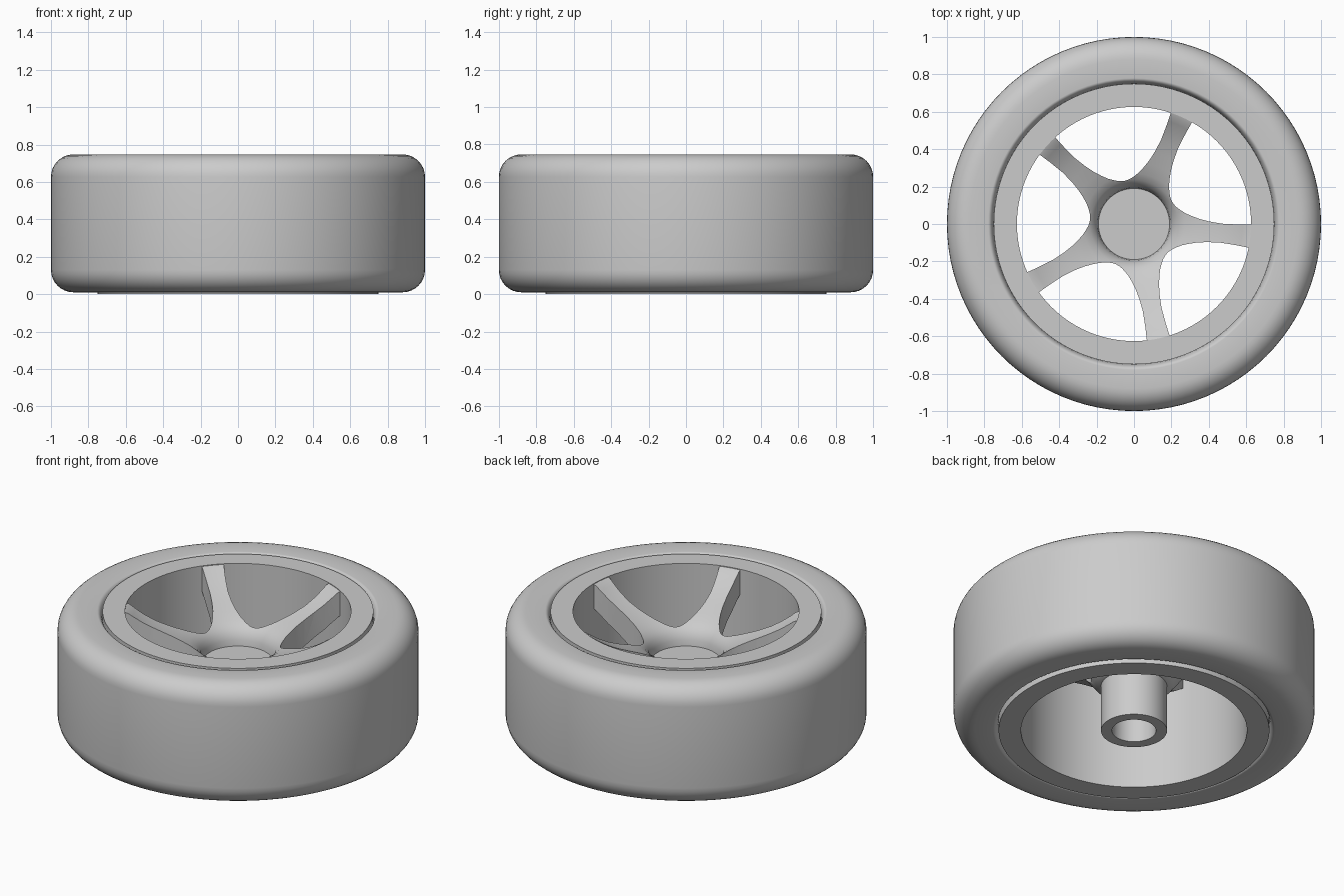
import bpy, bmesh, math
from mathutils import Matrix

if "Cube" in bpy.data.objects:
    bpy.data.objects.remove(bpy.data.objects["Cube"])

SEGMENTS = 96
SPOKES = 5

grey = bpy.data.materials.new("light_grey")
grey.use_nodes = True
COLOUR = (0.6, 0.6, 0.6, 1)
grey.diffuse_color = COLOUR
grey.node_tree.nodes["Principled BSDF"].inputs["Base Color"].default_value = COLOUR


def add_object(name, bm):
    bmesh.ops.recalc_face_normals(bm, faces=bm.faces)
    mesh = bpy.data.meshes.new(name)
    bm.to_mesh(mesh)
    bm.free()
    mesh.materials.append(grey)
    obj = bpy.data.objects.new(name, mesh)
    bpy.context.collection.objects.link(obj)
    return obj


def lathe(name, profile, closed=True):
    """Revolve (radius, height) points around z; an open profile starts and ends on the axis."""
    bm = bmesh.new()
    verts = [bm.verts.new((r, 0, z)) for r, z in profile]
    pairs = list(zip(verts, verts[1:])) + ([(verts[-1], verts[0])] if closed else [])
    edges = [bm.edges.new(p) for p in pairs]
    bmesh.ops.spin(bm, geom=verts + edges, cent=(0, 0, 0), axis=(0, 0, 1),
                   angle=math.tau, steps=SEGMENTS, use_duplicate=False)
    bmesh.ops.remove_doubles(bm, verts=bm.verts, dist=1e-4)
    return add_object(name, bm)


def arc(r, z, rx, rz, start, end, steps=8):
    """Points on an elliptical corner, angles in degrees."""
    angles = [math.radians(start + (end - start) * i / steps) for i in range(steps + 1)]
    return [(r + rx * math.cos(a), z + rz * math.sin(a)) for a in angles]


def smooth(obj, angle):
    bpy.ops.object.select_all(action="DESELECT")
    obj.select_set(True)
    bpy.context.view_layer.objects.active = obj
    bpy.ops.object.shade_smooth_by_angle(angle=math.radians(angle))


# Tyre: rounded shoulders outside, small rounded lips beside the rim
tyre = lathe("tyre",
             arc(0.78, 0.07, 0.03, 0.06, 180, 270) + arc(0.88, 0.13, 0.12, 0.12, 270, 360)
             + arc(0.88, 0.627, 0.12, 0.12, 0, 90) + arc(0.78, 0.687, 0.03, 0.06, 90, 180))
smooth(tyre, 35)

# Rim barrel
rim = lathe("rim", [(0.626, 0), (0.75, 0), (0.75, 0.747), (0.626, 0.747)])
smooth(rim, 35)

# Dished spoke disc, with the hub recess in its middle
spokes = lathe("spokes", [
    (0, 0.445), (0.19, 0.445), (0.195, 0.48), (0.21, 0.515), (0.235, 0.543), (0.27, 0.565),
    (0.33, 0.592), (0.4, 0.62), (0.47, 0.65), (0.53, 0.682), (0.58, 0.715), (0.61, 0.737),
    (0.632, 0.745), (0.632, 0.6), (0.53, 0.53), (0.4, 0.46), (0.3, 0.4), (0.22, 0.3),
    (0.18, 0.28), (0, 0.28)], closed=False)

# Window cutters: U-shaped openings between neighbouring spokes
half = [(0.645, 30.3), (0.56, 30.3), (0.47, 29.8), (0.4, 28), (0.35, 25.5), (0.31, 22),
        (0.28, 18), (0.26, 13.5), (0.245, 8.5), (0.238, 4)]
outline = half + [(0.236, 0)] + [(r, -a) for r, a in reversed(half)]
outer_arc = [(0.645, a) for a in range(-25, 30, 5)]
bm = bmesh.new()
for i in range(SPOKES):
    turn = 30 + 360 / SPOKES * i
    ring = [bm.verts.new((r * math.cos(math.radians(a + turn)),
                          r * math.sin(math.radians(a + turn)), 0.1))
            for r, a in outline + outer_arc]
    face = bm.faces.new(ring)
    top = bmesh.ops.extrude_face_region(bm, geom=[face])["geom"]
    bmesh.ops.translate(bm, vec=(0, 0, 0.9),
                        verts=[v for v in top if isinstance(v, bmesh.types.BMVert)])
cutter = add_object("window_cutter", bm)

cut = spokes.modifiers.new("windows", "BOOLEAN")
cut.operation = "DIFFERENCE"
cut.solver = "EXACT"
cut.object = cutter
bpy.context.view_layer.objects.active = spokes
bpy.ops.object.modifier_apply(modifier=cut.name)
bpy.data.objects.remove(cutter)
smooth(spokes, 40)

# Hub tube with a blind bore open at the bottom
hub = lathe("hub", [(0, 0.3), (0.122, 0.3), (0.122, 0), (0.183, 0), (0.183, 0.4), (0, 0.4)],
            closed=False)
smooth(hub, 35)
